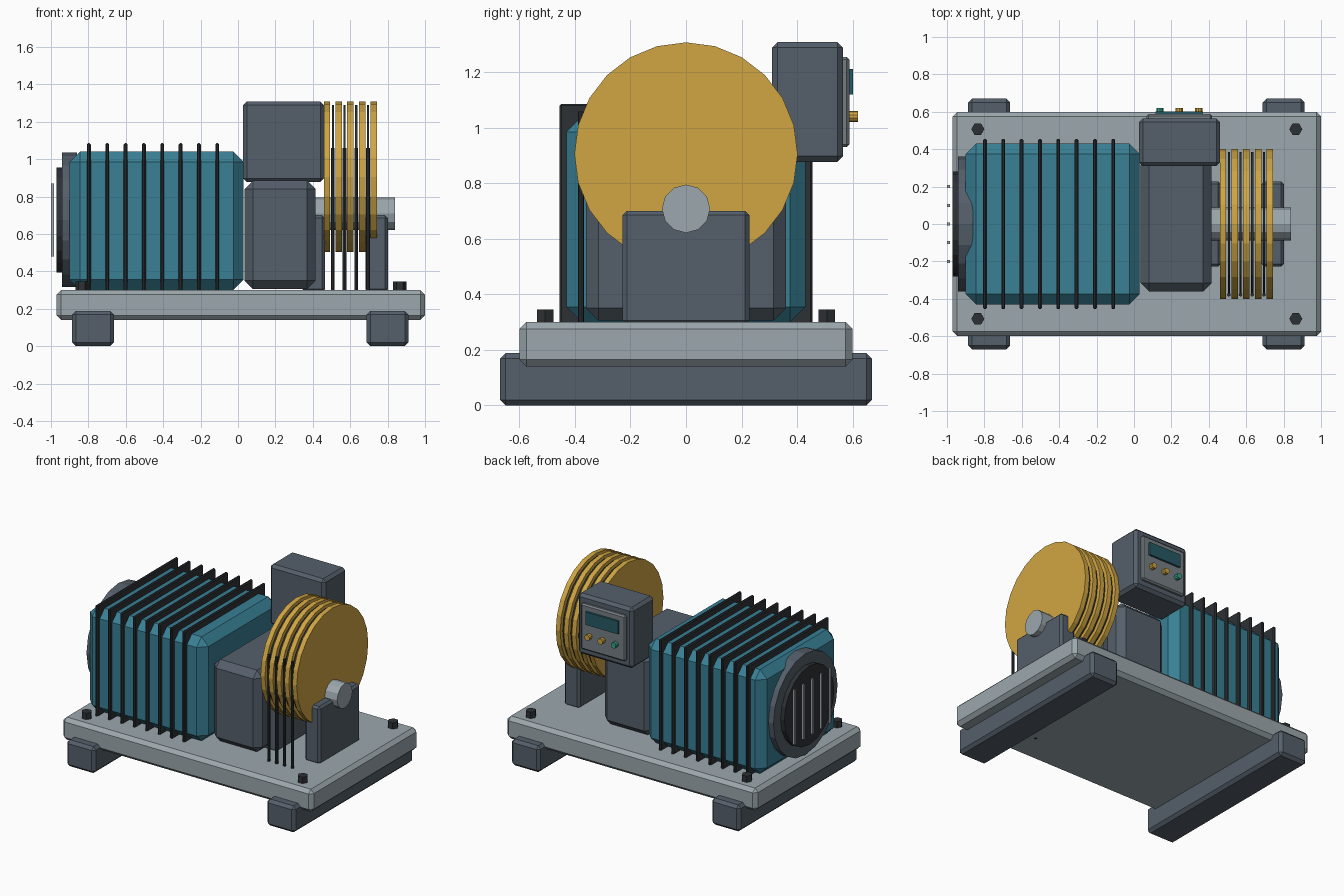
import bpy, bmesh
from math import sin, cos, pi
from mathutils import Vector

if "Cube" in bpy.data.objects:
    bpy.data.objects.remove(bpy.data.objects["Cube"])


def material(name, r, g, b):
    m = bpy.data.materials.new(name)
    m.diffuse_color = (r, g, b, 1)
    m.use_nodes = True
    m.node_tree.nodes["Principled BSDF"].inputs["Base Color"].default_value = m.diffuse_color
    return m


TEAL = material("teal_paint", 0.04, 0.215, 0.30)
GOLD = material("gold_paint", 0.63, 0.38, 0.055)
SLATE = material("slate_metal", 0.09, 0.115, 0.145)
LIGHT = material("light_metal", 0.33, 0.39, 0.42)
MID = material("mid_metal", 0.18, 0.21, 0.23)
BLACK = material("black_metal", 0.026, 0.031, 0.036)
SCREEN = material("screen_glass", 0.02, 0.10, 0.13)
GREEN = material("green_button", 0.04, 0.36, 0.25)


def finish(bm, name, mat):
    bmesh.ops.recalc_face_normals(bm, faces=bm.faces)
    me = bpy.data.meshes.new(name)
    bm.to_mesh(me)
    bm.free()
    me.materials.append(mat)
    ob = bpy.data.objects.new(name, me)
    bpy.context.collection.objects.link(ob)
    return ob


def box(name, x, y, z, mat, bevel=0.0):
    """Chamfered box from (min, max) ranges."""
    bm = bmesh.new()
    bmesh.ops.create_cube(bm, size=1)
    for v in bm.verts:
        v.co = Vector([(a + b) / 2 + c * (b - a) for (a, b), c in zip((x, y, z), v.co)])
    if bevel:
        bmesh.ops.bevel(bm, geom=bm.edges[:], offset=bevel, segments=1,
                        affect='EDGES', profile=0.5)
    return finish(bm, name, mat)


def cyl(name, axis, a, b, centre, r, sides, mat):
    """Prism along an axis from a to b; centre holds the other two coordinates."""
    bm = bmesh.new()
    p, q = centre

    def point(t, ang):
        u, v = r * sin(ang), r * cos(ang)
        return {'x': (t, p + u, q + v), 'y': (p + u, t, q + v), 'z': (p + v, q + u, t)}[axis]
    rings = [[bm.verts.new(point(t, 2 * pi * i / sides)) for i in range(sides)] for t in (a, b)]
    for ring in rings:
        bm.faces.new(ring)
    for i in range(sides):
        j = (i + 1) % sides
        bm.faces.new((rings[0][i], rings[0][j], rings[1][j], rings[1][i]))
    return finish(bm, name, mat)


# Base plate, cross feet and hex bolts
box("base_plate", (-0.97, 1.0), (-0.6, 0.6), (0.14, 0.30), LIGHT, 0.025)
for side, x in (("left", -0.775), ("right", 0.80)):
    box(f"{side}_foot", (x - 0.112, x + 0.112), (-0.67, 0.67), (0, 0.188), SLATE, 0.02)
for x in (-0.835, 0.865):
    for y in (-0.507, 0.507):
        cyl("base_bolt", 'z', 0.29, 0.345, (x, y), 0.035, 6, BLACK)

# Motor body with cooling fins
box("motor_body", (-0.90, 0.03), (-0.43, 0.43), (0.30, 1.04), TEAL, 0.055)
for i in range(8):
    x = -0.797 + i * 0.098
    box("cooling_fin", (x - 0.01, x + 0.01), (-0.455, 0.455), (0.27, 1.085), BLACK, 0.006)

# Fan cover, dark grille and slats
cyl("fan_cover", 'x', -0.94, -0.86, (0, 0.675), 0.36, 20, SLATE)
cyl("fan_grille", 'x', -0.97, -0.93, (0, 0.675), 0.28, 20, BLACK)
for i in range(-2, 3):
    y = i * 0.1
    box("grille_slat", (-1.0, -0.985), (y - 0.008, y + 0.008), (0.48, 0.87), LIGHT)

# Gearbox
box("gearbox", (0.035, 0.415), (-0.36, 0.36), (0.305, 0.885), SLATE, 0.045)

# Bearing stands and shaft
for x in (0.405, 0.742):
    box("bearing_stand", (x - 0.06, x + 0.06), (-0.228, 0.228), (0.29, 0.70), SLATE, 0.015)
cyl("drive_shaft", 'x', 0.38, 0.84, (0, 0.708), 0.087, 12, LIGHT)

# Sheave flanges, with a dark groove disc and hanging rope in each gap
for i in range(5):
    x = 0.476 + i * 0.0625
    cyl("sheave_flange", 'x', x - 0.017, x + 0.017, (0, 0.905), 0.402, 24, GOLD)
    if i < 4:
        x += 0.03125
        cyl("sheave_groove", 'x', x - 0.006, x + 0.006, (0, 0.905), 0.385, 24, BLACK)
        cyl("hanging_rope", 'z', 0.139, 1.058, (x, -0.378), 0.010, 8, BLACK)

# Control box with panel, screen and buttons on the back
box("control_box", (0.027, 0.46), (0.31, 0.565), (0.877, 1.308), SLATE, 0.02)
box("control_panel", (0.068, 0.418), (0.555, 0.588), (0.93, 1.255), MID, 0.01)
box("control_screen", (0.115, 0.37), (0.58, 0.602), (1.12, 1.212), SCREEN)
for x, mat in ((0.138, GREEN), (0.242, GOLD), (0.346, GOLD)):
    cyl("control_button", 'y', 0.58, 0.62, (x, 1.04), 0.02, 10, mat)
